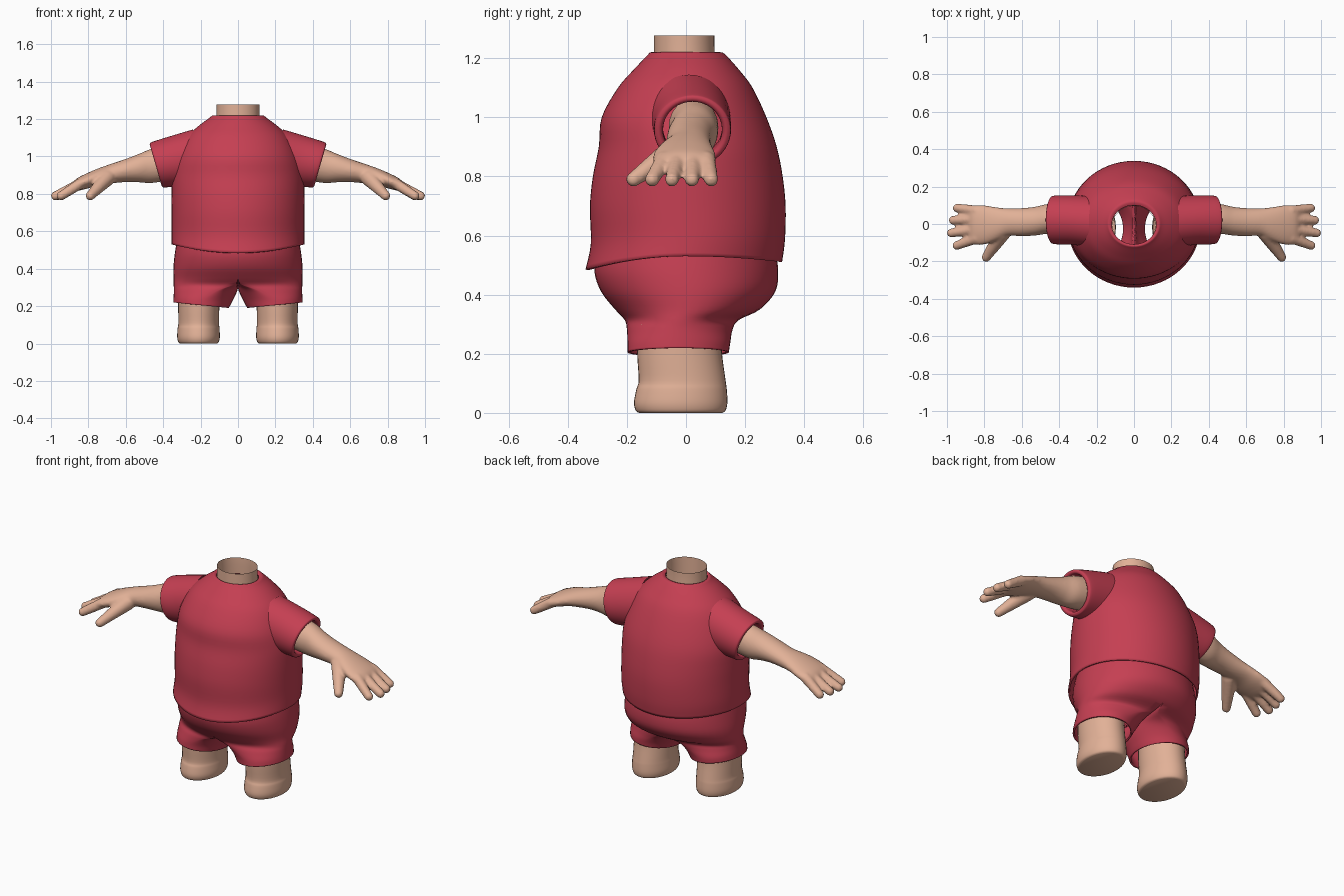
import bpy, bmesh, math
from mathutils import Vector

if "Cube" in bpy.data.objects:
    bpy.data.objects.remove(bpy.data.objects["Cube"])


def material(name, rgb):
    m = bpy.data.materials.new(name)
    m.diffuse_color = (*rgb, 1)
    m.use_nodes = True
    m.node_tree.nodes["Principled BSDF"].inputs["Base Color"].default_value = m.diffuse_color
    return m


RED = material("red_cloth", (0.56, 0.05, 0.085))
SKIN = material("skin", (0.76, 0.44, 0.31))


def smooth_rows(rows, steps):
    """Catmull-Rom interpolation of key rows."""
    out = []
    for i in range(len(rows) - 1):
        p = [rows[max(0, min(len(rows) - 1, i + k))] for k in (-1, 0, 1, 2)]
        for s in range(steps):
            t = s / steps
            out.append([0.5 * (2 * b + (c - a) * t + (2 * a - 5 * b + 4 * c - d) * t * t
                               + (3 * b - a - 3 * c + d) * t ** 3) for a, b, c, d in zip(*p)])
    return out + [list(rows[-1])]


def loft(bm, rows, point, n=48, steps=4, caps=()):
    """Skin closed rings; point(row, angle) places each vertex."""
    rings = [[bm.verts.new(point(r, 2 * math.pi * i / n)) for i in range(n)]
             for r in smooth_rows(rows, steps)]
    for a, b in zip(rings, rings[1:]):
        for i in range(n):
            j = (i + 1) % n
            bm.faces.new((a[i], a[j], b[j], b[i]))
    for c in caps:
        bm.faces.new(rings[c])


def finish(name, bm, mat, mirror=False, thick=0, remesh=0):
    bmesh.ops.recalc_face_normals(bm, faces=bm.faces)
    me = bpy.data.meshes.new(name)
    bm.to_mesh(me)
    bm.free()
    me.materials.append(mat)
    ob = bpy.data.objects.new(name, me)
    bpy.context.collection.objects.link(ob)
    bpy.ops.object.select_all(action='DESELECT')
    ob.select_set(True)
    bpy.context.view_layer.objects.active = ob
    bpy.ops.object.shade_smooth_by_angle(angle=math.radians(40))
    if remesh:
        r = ob.modifiers.new("merge", 'REMESH')
        r.mode, r.voxel_size, r.use_smooth_shade = 'VOXEL', remesh, True
        s = ob.modifiers.new("soften", 'SMOOTH')
        s.factor, s.iterations = 0.5, 5
    if mirror:
        ob.modifiers.new("mirror", 'MIRROR').merge_threshold = 0.0005
    if thick:
        s = ob.modifiers.new("cloth", 'SOLIDIFY')
        s.thickness, s.offset = thick, -1
    return ob


# Horizontal ring: z, centre x, half width, front y, back y
def flat_ring(r, t):
    z, cx, rx, yf, yb = r
    return Vector((cx + rx * math.cos(t), (yf + yb) / 2 + (yb - yf) / 2 * math.sin(t), z))


# Upright ring along x, leaning by a tilt: x, y, z, half depth, half height
def limb_ring(tilt):
    def point(r, t):
        x, y, z, ry, rz = r
        v = rz * math.sin(t)
        return Vector((x + v * math.sin(tilt), y + ry * math.cos(t), z + v * math.cos(tilt)))
    return point


# Shirt body with a hem that dips at front and back
def shirt_ring(r, t):
    p = flat_ring(r, t)
    s = math.sin(t)
    k = max(0, (0.7 - p.z) / 0.17)
    p.z -= k * s * s * (0.045 if s < 0 else 0.02)
    return p


bm = bmesh.new()
loft(bm, [(0.53, 0, 0.355, -0.34, 0.325), (0.60, 0, 0.355, -0.322, 0.335),
          (0.70, 0, 0.355, -0.325, 0.337), (0.80, 0, 0.355, -0.315, 0.327),
          (0.90, 0, 0.35, -0.295, 0.307), (1.00, 0, 0.325, -0.285, 0.272),
          (1.10, 0, 0.275, -0.23, 0.225), (1.16, 0, 0.215, -0.178, 0.18),
          (1.205, 0, 0.155, -0.135, 0.14), (1.22, 0, 0.135, -0.12, 0.12),
          (1.215, 0, 0.118, -0.108, 0.10)], shirt_ring, n=64)
finish("shirt", bm, RED, thick=0.01)

# Sleeves with a rolled cuff
bm = bmesh.new()
loft(bm, [(0.20, 0.01, 1.00, 0.14, 0.15), (0.32, 0.02, 0.977, 0.132, 0.138),
          (0.42, 0.022, 0.957, 0.13, 0.127), (0.438, 0.022, 0.954, 0.122, 0.12),
          (0.438, 0.022, 0.954, 0.108, 0.106), (0.42, 0.022, 0.957, 0.10, 0.10),
          (0.36, 0.022, 0.967, 0.10, 0.10)], limb_ring(0.28))
finish("sleeves", bm, RED, mirror=True)


# Shorts, one half: z, outer x, middle x, inner x, front y, back y
def shorts_ring(r, t):
    z, w, m, xi, yf, yb = r
    c = math.cos(t)
    x = max(0, m + ((w - m) if c > 0 else (m - xi)) * c)
    if z < 0.3:
        z += (x - 0.2) * 0.1 * min(1, (0.3 - z) / 0.08)
    return Vector((x, (yf + yb) / 2 + (yb - yf) / 2 * math.sin(t), z))


bm = bmesh.new()
loft(bm, [(0.56, 0.325, 0, 0, -0.30, 0.30), (0.48, 0.338, 0, 0, -0.31, 0.312),
          (0.41, 0.345, 0, 0, -0.287, 0.302), (0.35, 0.345, 0, 0, -0.24, 0.25),
          (0.315, 0.344, 0.02, 0, -0.208, 0.18), (0.285, 0.343, 0.11, 0.004, -0.20, 0.158),
          (0.24, 0.344, 0.18, 0.03, -0.198, 0.15), (0.205, 0.345, 0.198, 0.05, -0.198, 0.145)],
     shorts_ring)
centre = [f for f in bm.faces if all(v.co.x < 1e-4 for v in f.verts)]
bmesh.ops.delete(bm, geom=centre, context='FACES')
finish("shorts", bm, RED, mirror=True, thick=0.01)

# Legs with rounded, flat-bottomed ends
bm = bmesh.new()
loft(bm, [(0.0, 0.211, 0.098, -0.158, 0.122), (0.008, 0.211, 0.108, -0.17, 0.134),
          (0.035, 0.211, 0.114, -0.176, 0.14), (0.08, 0.211, 0.112, -0.168, 0.138),
          (0.11, 0.21, 0.109, -0.160, 0.134), (0.20, 0.21, 0.11, -0.165, 0.122),
          (0.30, 0.21, 0.11, -0.165, 0.118)], flat_ring, n=40, caps=(0,))
finish("legs", bm, SKIN, mirror=True)

# Arms and hands, fused from a limb and tapering fingers
bm = bmesh.new()
loft(bm, [(0.36, 0.025, 0.97, 0.085, 0.095), (0.46, 0.027, 0.95, 0.08, 0.092),
          (0.53, 0.015, 0.938, 0.077, 0.076), (0.60, 0.01, 0.925, 0.075, 0.062),
          (0.68, 0.01, 0.908, 0.074, 0.052), (0.74, 0.0, 0.893, 0.09, 0.046),
          (0.80, -0.005, 0.872, 0.105, 0.042), (0.86, -0.005, 0.85, 0.106, 0.034),
          (0.885, -0.005, 0.84, 0.095, 0.02)], limb_ring(0), n=40, caps=(0, -1))


def finger(a, b, r0, r1, count=14):
    a, b = Vector(a), Vector(b)
    for i in range(count):
        t = i / (count - 1)
        new = bmesh.ops.create_icosphere(bm, subdivisions=2, radius=r0 + (r1 - r0) * t)
        bmesh.ops.translate(bm, verts=new["verts"], vec=a.lerp(b, t))


for y0, y1, tip in ((0.07, 0.085, 0.945), (0.025, 0.02, 0.967),
                    (-0.027, -0.048, 0.977), (-0.075, -0.115, 0.947)):
    finger((0.84, y0, 0.857), (tip, y1, 0.789), 0.03, 0.025)
finger((0.70, -0.045, 0.885), (0.79, -0.178, 0.79), 0.045, 0.026)
finish("arms", bm, SKIN, mirror=True, remesh=0.008)


# Open neck tube
bm = bmesh.new()
loft(bm, [(1.18, 0, 0.115, -0.108, 0.098), (1.24, 0, 0.114, -0.108, 0.096),
          (1.277, 0, 0.114, -0.108, 0.096)], flat_ring)
finish("neck", bm, SKIN)
